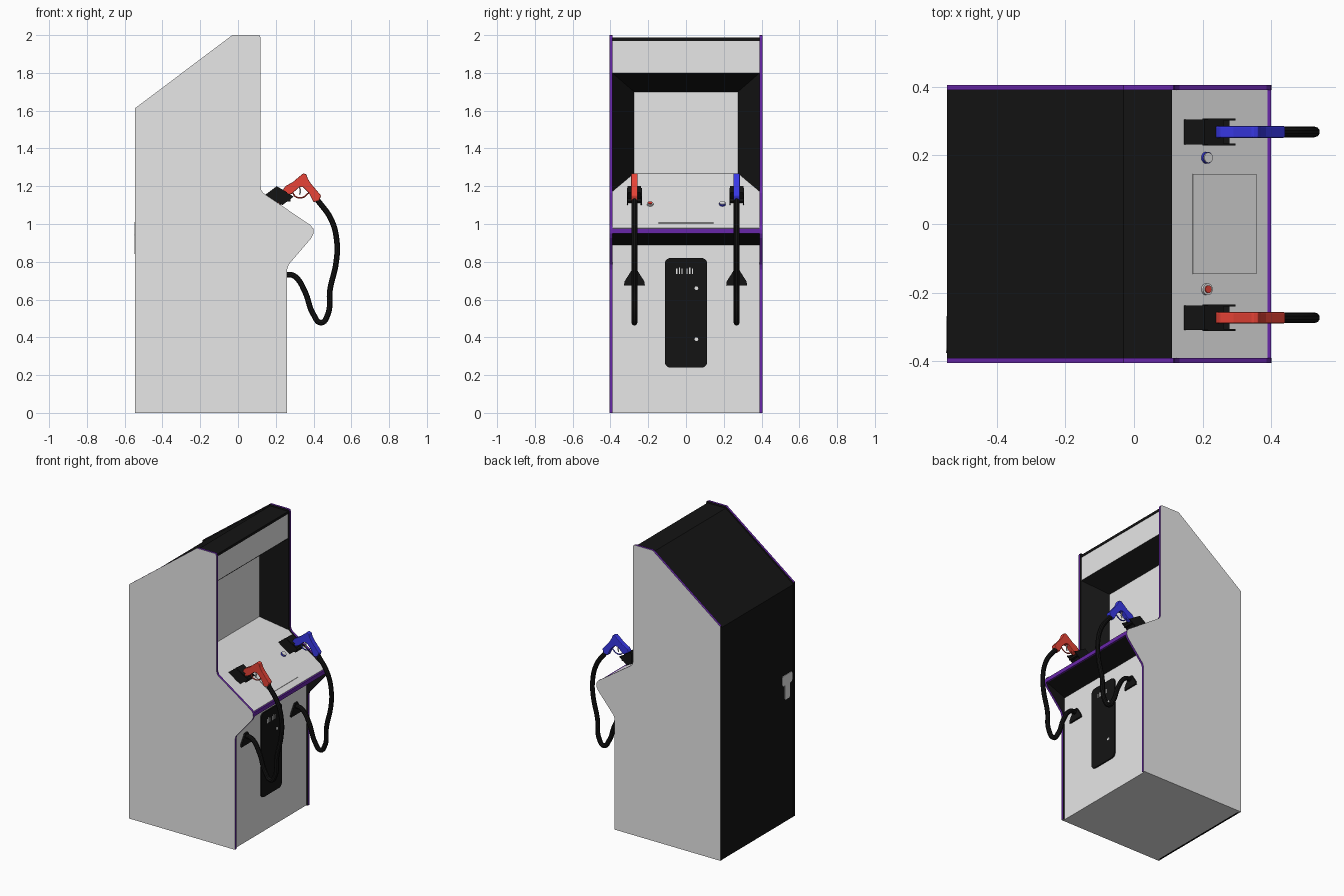
import bpy, bmesh, math
from mathutils import Vector, Matrix

cube = bpy.data.objects.get("Cube")
if cube:
    bpy.data.objects.remove(cube, do_unlink=True)


def material(name, r, g, b):
    m = bpy.data.materials.new(name)
    m.use_nodes = True
    m.diffuse_color = (r, g, b, 1)
    m.node_tree.nodes["Principled BSDF"].inputs["Base Color"].default_value = (r, g, b, 1)
    return m


WHITE = material("panel white", 0.8, 0.8, 0.8)
BLACK = material("matte black", 0.007, 0.007, 0.007)
PURPLE = material("purple trim", 0.14, 0.02, 0.4)
RED = material("red plastic", 0.85, 0.06, 0.04)
BLUE = material("blue plastic", 0.04, 0.04, 0.8)


def finish(name, bm, *mats):
    bmesh.ops.recalc_face_normals(bm, faces=bm.faces)
    mesh = bpy.data.meshes.new(name)
    bm.to_mesh(mesh)
    bm.free()
    for m in mats:
        mesh.materials.append(m)
    ob = bpy.data.objects.new(name, mesh)
    bpy.context.collection.objects.link(ob)
    return ob


def extrude(name, pts, y0, y1, mat):
    """Side profile in x and z, extruded along y."""
    bm = bmesh.new()
    face = bm.faces.new([bm.verts.new((x, y0, z)) for x, z in pts])
    new = bmesh.ops.extrude_face_region(bm, geom=[face])["geom"]
    bmesh.ops.translate(bm, vec=(0, y1 - y0, 0),
                        verts=[v for v in new if isinstance(v, bmesh.types.BMVert)])
    return finish(name, bm, mat)


def box(name, x0, x1, y0, y1, z0, z1, mat, round_x=0):
    """Box with optional rounding of the edges running along x."""
    bm = bmesh.new()
    bmesh.ops.create_cube(bm, size=1)
    for v in bm.verts:
        v.co = ((x0, x1)[v.co.x > 0], (y0, y1)[v.co.y > 0], (z0, z1)[v.co.z > 0])
    if round_x:
        edges = [e for e in bm.edges if abs(e.verts[0].co.x - e.verts[1].co.x) > 1e-5]
        bmesh.ops.bevel(bm, geom=edges, offset=round_x, segments=5,
                        profile=0.5, affect='EDGES')
    return finish(name, bm, mat)


def disc(name, centre, radius, depth, axis, mat):
    bm = bmesh.new()
    turn = Vector((0, 0, 1)).rotation_difference(Vector(axis)).to_matrix().to_4x4()
    bmesh.ops.create_cone(bm, cap_ends=True, segments=20, radius1=radius, radius2=radius,
                          depth=depth, matrix=Matrix.Translation(centre) @ turn)
    return finish(name, bm, mat)


def tube(name, pts, y, radius, mat):
    curve = bpy.data.curves.new(name, 'CURVE')
    curve.dimensions = '3D'
    curve.bevel_depth = radius
    curve.bevel_resolution = 3
    curve.use_fill_caps = True
    spline = curve.splines.new('BEZIER')
    spline.bezier_points.add(len(pts) - 1)
    for p, (x, z) in zip(spline.bezier_points, pts):
        p.co = (x, y, z)
        p.handle_left_type = p.handle_right_type = 'AUTO'
    curve.materials.append(mat)
    ob = bpy.data.objects.new(name, curve)
    bpy.context.collection.objects.link(ob)
    bpy.ops.object.select_all(action='DESELECT')
    ob.select_set(True)
    bpy.context.view_layer.objects.active = ob
    bpy.ops.object.convert(target='MESH')
    bpy.ops.object.shade_smooth_by_angle()


def desk(x):
    """Height of the sloping control panel."""
    return 1.165 - 0.69 * (x - 0.12)


# Side panels: white outside, black inside, purple edge trim
side = [(-0.545, 0), (0.26, 0), (0.26, 0.76), (0.268, 0.785), (0.388, 0.925), (0.4, 0.95),
        (0.399, 0.972), (0.386, 0.992), (0.132, 1.165), (0.123, 1.18), (0.12, 1.2),
        (0.12, 1.985), (0.115, 1.997), (0.105, 2.0), (-0.03, 2.0), (-0.545, 1.613)]
for label, s in (("left", 1), ("right", -1)):
    panel = extrude(label + "_side_panel", side, s * 0.39, s * 0.405, WHITE)
    panel.data.materials.append(BLACK)
    panel.data.materials.append(PURPLE)
    for f in panel.data.polygons:
        n = f.normal
        if abs(n.y) > 0.9:
            f.material_index = 0 if n.y * s > 0 else 1
        elif n.x < -0.9:
            f.material_index = 1
        elif n.z > -0.9:
            f.material_index = 2

# Cabinet shell
box("back_panel", -0.544, -0.53, -0.39, 0.39, 0.0, 1.6, BLACK)
box("floor_panel", -0.53, 0.23, -0.39, 0.39, 0, 0.015, WHITE)
box("front_panel", 0.23, 0.248, -0.39, 0.39, 0, 0.89, WHITE)
extrude("roof", [(-0.544, 1.6), (-0.03, 1.987), (0.11, 1.987), (0.11, 1.97),
                 (-0.025, 1.97), (-0.53, 1.59)], -0.39, 0.39, BLACK)
box("marquee", 0.09, 0.107, -0.39, 0.39, 1.8, 1.972, WHITE)

# Screen and the black surround funnelling back to it
box("screen", -0.05, -0.03, -0.275, 0.275, 1.2, 1.7, WHITE)
bm = bmesh.new()
outer, inner = [[bm.verts.new((x, y, z)) for y, z in
                 ((-w, low), (-w, high), (w, high), (w, low))]
                for x, w, low, high in ((0.11, 0.39, 1.15, 1.8), (-0.03, 0.275, 1.24, 1.7))]
for i in range(3):
    bm.faces.new((outer[i], outer[i + 1], inner[i + 1], inner[i]))
finish("screen_surround", bm, BLACK)

# Control panel with front lip and underside
extrude("control_panel", [(-0.05, desk(-0.05)), (0.388, desk(0.388)), (0.388, 0.955),
                          (-0.05, desk(-0.05) - 0.03)], -0.39, 0.39, WHITE)
extrude("control_panel_underside", [(0.24, 0.89), (0.388, 0.95), (0.388, 0.956),
                                    (0.24, 0.92)], -0.39, 0.39, BLACK)
box("control_panel_lip", 0.386, 0.399, -0.39, 0.39, 0.95, 0.977, PURPLE)
extrude("instruction_plate", [(0.17, desk(0.17)), (0.355, desk(0.355)),
                              (0.357, desk(0.355) + 0.004), (0.172, desk(0.17) + 0.004)],
        -0.145, 0.145, WHITE)

# Start buttons
up = Vector((0.69, 0, 1)).normalized()
for label, y, ring, cap in (("red", -0.19, WHITE, RED), ("blue", 0.193, BLUE, WHITE)):
    base = Vector((0.21, y, desk(0.21)))
    disc(label + "_button_ring", base + up * 0.004, 0.017, 0.01, up, ring)
    disc(label + "_button_cap", base + up * 0.008, 0.011 if cap == RED else 0.015,
         0.01, up, cap)

# Coin door with slots and locks
box("coin_door", 0.24, 0.257, -0.112, 0.112, 0.24, 0.82, BLACK, 0.03)
for i, y in enumerate((-0.035, 0.02)):
    for k in (-1, 0, 1):
        box(f"coin_slot_{i}_{k + 1}", 0.256, 0.259, y + k * 0.014 - 0.003,
            y + k * 0.014 + 0.003, 0.735, 0.77 - 0.006 * abs(k), WHITE)
for i, z in enumerate((0.39, 0.66)):
    disc(f"coin_door_lock_{i}", (0.257, 0.055, z), 0.01, 0.006, (1, 0, 0), WHITE)

# Back door latch
box("latch_plate", -0.547, -0.54, -0.375, -0.27, 0.94, 1.01, WHITE, 0.012)
box("latch_handle", -0.547, -0.54, -0.35, -0.295, 0.84, 0.945, WHITE, 0.012)

# Light guns, holsters and cables
gun = [(0.235, 1.175), (0.25, 1.2), (0.29, 1.222), (0.345, 1.268), (0.362, 1.263),
       (0.37, 1.24), (0.385, 1.215), (0.44, 1.15), (0.43, 1.125), (0.4, 1.115),
       (0.375, 1.165), (0.345, 1.195), (0.325, 1.195), (0.285, 1.16), (0.255, 1.15)]
holster = [(0.145, 1.155), (0.205, 1.2), (0.26, 1.168), (0.21, 1.11)]
arm = [(0.2, 1.185), (0.215, 1.19), (0.295, 1.145), (0.235, 1.1), (0.2, 1.12)]
cable = [(0.24, 0.73), (0.285, 0.73), (0.31, 0.715), (0.355, 0.64), (0.4, 0.52),
         (0.44, 0.478), (0.475, 0.52), (0.487, 0.65), (0.52, 0.8), (0.524, 0.9),
         (0.495, 1.02), (0.415, 1.135)]
for label, y, mat in (("red", -0.273, RED), ("blue", 0.268, BLUE)):
    body = extrude(label + "_gun", gun, y - 0.017, y + 0.017, mat)
    bevel = body.modifiers.new("soft edges", 'BEVEL')
    bevel.width = 0.004
    bevel.segments = 2
    tube(label + "_trigger_guard", [(0.29, 1.165), (0.305, 1.145), (0.34, 1.14),
                                    (0.375, 1.165)], y, 0.004, mat)
    tube(label + "_trigger", [(0.325, 1.195), (0.33, 1.175), (0.325, 1.155)], y, 0.004, WHITE)
    extrude(label + "_holster", holster, y - 0.036, y + 0.036, BLACK)
    for k in (-1, 1):
        extrude(f"{label}_holster_arm_{k + 1}", arm, y + k * 0.033, y + k * 0.039, BLACK)
    box(label + "_holster_bar", 0.26, 0.278, y - 0.036, y + 0.036, 1.12, 1.135, BLACK)
    tube(label + "_cable", cable, y, 0.0155, BLACK)

    # Triangular cable bracket on the front panel
    bm = bmesh.new()
    face = bm.faces.new([bm.verts.new((0.245, y + dy, z)) for dy, z in (
        (-0.055, 0.675), (0.055, 0.675), (0.053, 0.695), (0.015, 0.755),
        (-0.015, 0.755), (-0.053, 0.695))])
    new = bmesh.ops.extrude_face_region(bm, geom=[face])["geom"]
    bmesh.ops.translate(bm, vec=(0.014, 0, 0),
                        verts=[v for v in new if isinstance(v, bmesh.types.BMVert)])
    finish(label + "_cable_bracket", bm, BLACK)
